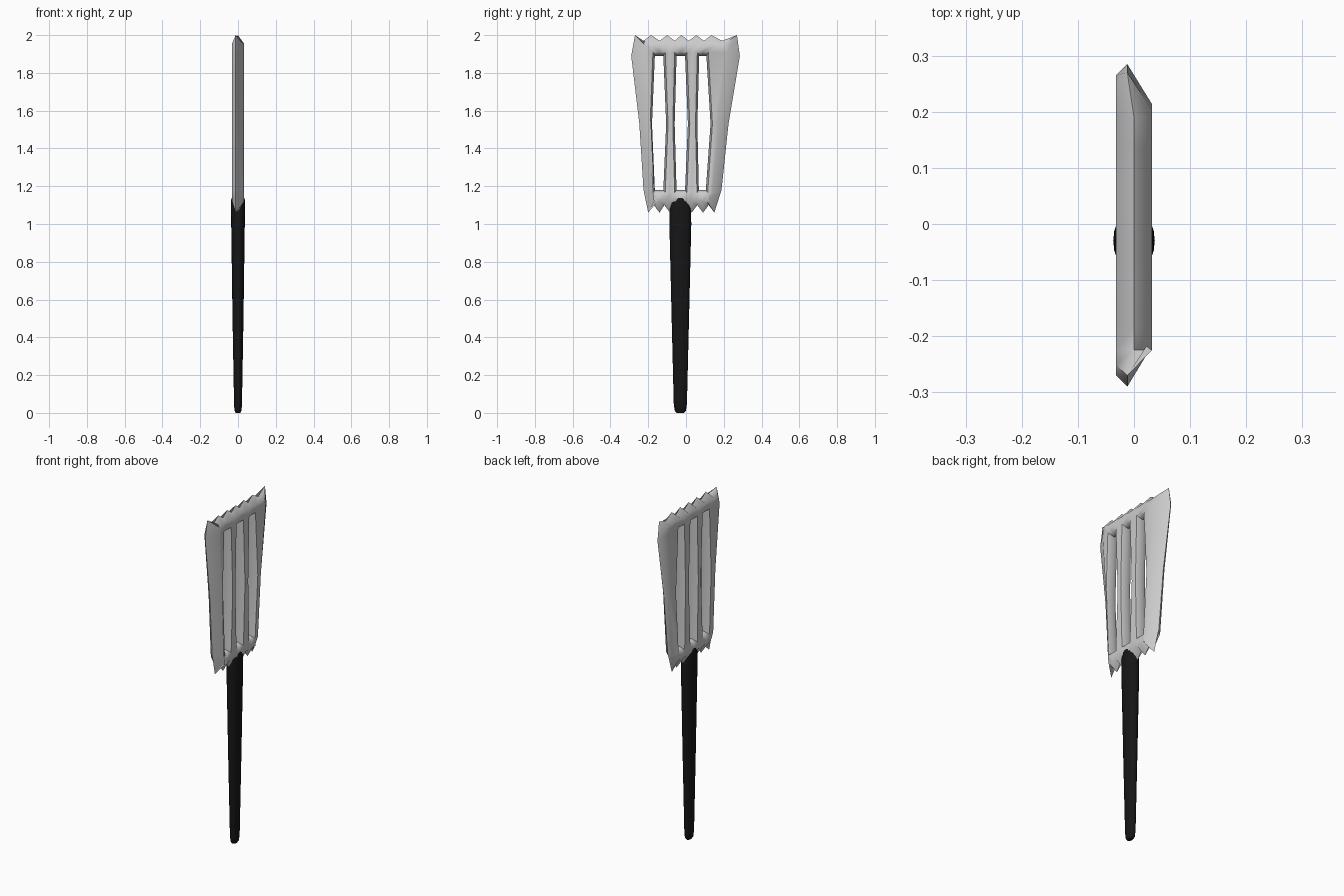
import bpy, bmesh, math
from collections import Counter

if "Cube" in bpy.data.objects:
    bpy.data.objects.remove(bpy.data.objects["Cube"])


def finish(name, bm, angle, color=None):
    bmesh.ops.recalc_face_normals(bm, faces=bm.faces)
    me = bpy.data.meshes.new(name)
    bm.to_mesh(me)
    bm.free()
    ob = bpy.data.objects.new(name, me)
    bpy.context.collection.objects.link(ob)
    if color:
        mat = bpy.data.materials.new(name + "_black")
        mat.diffuse_color = color
        mat.use_nodes = True
        mat.node_tree.nodes["Principled BSDF"].inputs["Base Color"].default_value = mat.diffuse_color
        me.materials.append(mat)
    bpy.ops.object.select_all(action='DESELECT')
    ob.select_set(True)
    bpy.context.view_layer.objects.active = ob
    bpy.ops.object.shade_smooth_by_angle(angle=math.radians(angle))
    return ob


# Slotted blade: silhouette y positions of 13 columns in 5 rows, bottom to top
ROWS = [
    [-.20, -.17, -.14, -.115, -.085, -.055, -.03, 0, .03, .06, .09, .12, .15],
    [-.225, -.165, -.14, -.12, -.085, -.05, -.03, -.005, .03, .068, .085, .105, .188],
    [-.247, -.18, -.14, -.105, -.083, -.06, -.025, .01, .035, .06, .095, .13, .225],
    [-.29, -.165, -.142, -.12, -.085, -.05, -.028, -.005, .035, .07, .088, .108, .285],
    [-.27, -.225, -.185, -.14, -.10, -.06, -.025, .015, .055, .095, .135, .19, .27],
]
FACE_Z = [1.12, 1.165, 1.53, 1.91, 1.955]
RIM_Z = [1.06, 1.18, 1.53, 1.89, 2.0]
SLOTS = {1, 2, 5, 6, 9, 10}


def face_pos(r, c, side):
    y, z = ROWS[r][c], FACE_Z[r]
    if c in (0, 12):                       # outer edge, wider chamfer on +x
        y *= 1 - (0.25 if side > 0 else 0.07)
    elif 0 < r < 4:                        # rounded slot sides
        y += {1: -.01, 3: .01}.get(c % 4, 0)
    return (side * .032, y, z)


def rim_pos(r, c):
    z = RIM_Z[r]
    if c % 2:                              # valleys of the zigzag ends
        z += {0: .04, 4: -.03}.get(r, 0)
    return (-.012 if c in (0, 12) else 0, ROWS[r][c], z)


bm = bmesh.new()
cells = [(r, c) for r in range(4) for c in range(13 - 1)
         if not (r in (1, 2) and c in SLOTS)]
verts = {}


def vert(kind, p):
    if (kind, p) not in verts:
        co = rim_pos(*p) if kind == 0 else face_pos(*p, kind)
        verts[kind, p] = bm.verts.new(co)
    return verts[kind, p]


edges = Counter()
for r, c in cells:
    quad = [(r, c), (r, c + 1), (r + 1, c + 1), (r + 1, c)]
    for side in (1, -1):
        bm.faces.new([vert(side, p) for p in quad])
    for i in range(4):
        edges[tuple(sorted((quad[i], quad[(i + 1) % 4])))] += 1
for (a, b), n in edges.items():
    if n == 1:                             # rim around outline and slots
        for side in (1, -1):
            bm.faces.new([vert(side, a), vert(side, b), vert(0, b), vert(0, a)])
finish("slotted_blade", bm, 65)

# Tapered oval handle: z, half width in x, half width in y
bm = bmesh.new()
rings = []
for z, rx, ry in [(0, .012, .02), (.012, .019, .03), (.05, .021, .035),
                  (.5, .029, .046), (1.0, .036, .058), (1.1, .037, .056),
                  (1.13, .036, .046), (1.138, .033, .038)]:
    rings.append([bm.verts.new((rx * math.cos(t), -.03 + ry * math.sin(t), z))
                  for t in (2 * math.pi * i / 20 for i in range(20))])
for lo, hi in zip(rings, rings[1:]):
    for i in range(20):
        j = (i + 1) % 20
        bm.faces.new([lo[i], lo[j], hi[j], hi[i]])
bm.faces.new(rings[0])
bm.faces.new(rings[-1])
finish("handle", bm, 40, (.008, .008, .008, 1))
